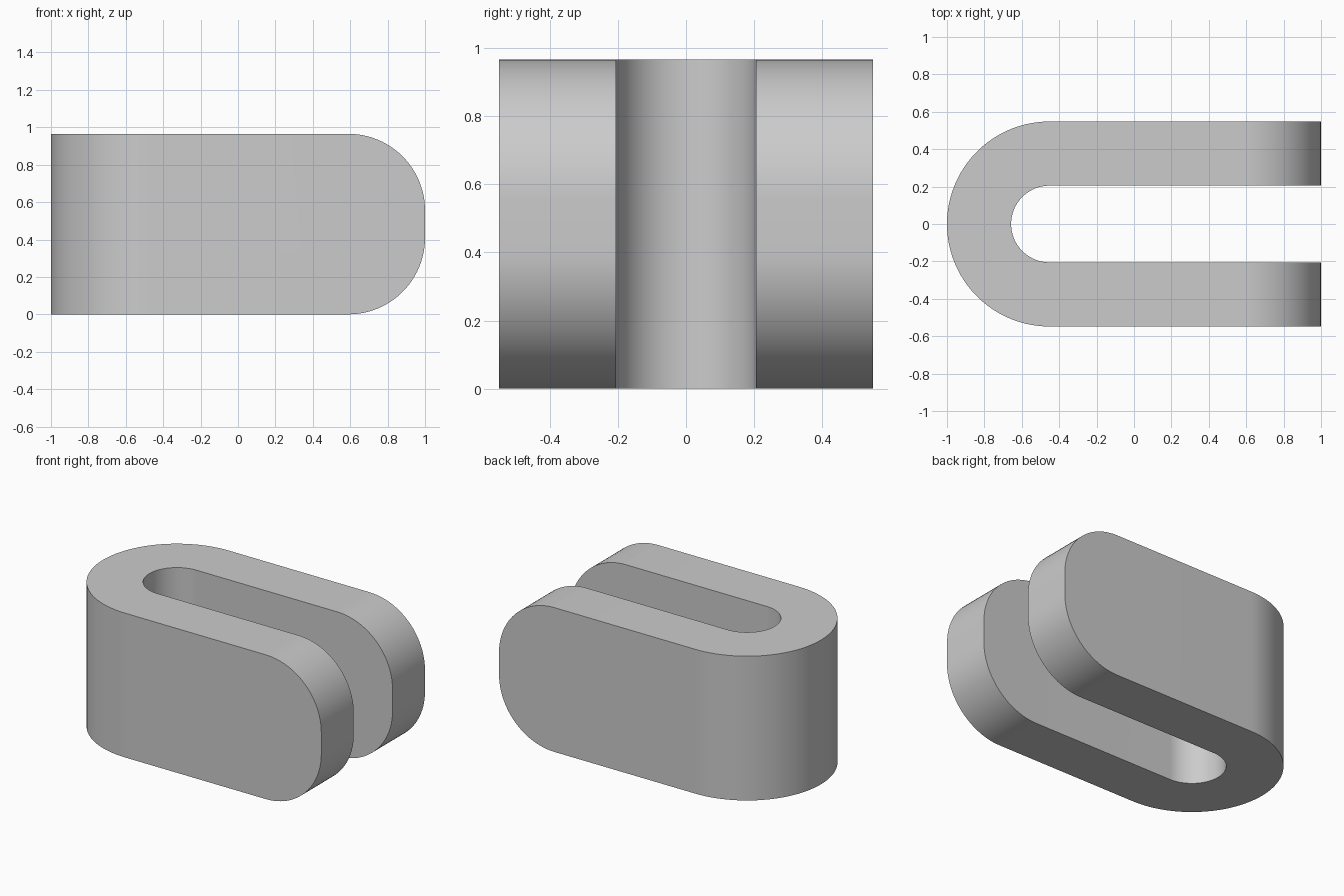
import bpy, bmesh
from math import cos, sin, pi

cube = bpy.data.objects.get("Cube")
if cube:
    bpy.data.objects.remove(cube, do_unlink=True)

HEIGHT = 0.965
OUTER, INNER = 0.548, 0.205
BEND_X, TIP_X = -0.452, 1.0
CORNER = 0.41
STEPS = 48

grey = bpy.data.materials.new("plain grey")
grey.use_nodes = True
colour = (0.6, 0.6, 0.6, 1)
grey.diffuse_color = colour
grey.node_tree.nodes["Principled BSDF"].inputs["Base Color"].default_value = colour


def half_loop(radius):
    """Straight arm, half-circle bend, straight arm."""
    arc = [(BEND_X + radius * cos(a), radius * sin(a))
           for a in (pi / 2 + pi * i / STEPS for i in range(STEPS + 1))]
    return [(TIP_X, radius)] + arc + [(TIP_X, -radius)]


# U-shaped outline, extruded upwards
bm = bmesh.new()
outline = half_loop(OUTER) + half_loop(INNER)[::-1]
base = bm.faces.new([bm.verts.new((x, y, 0)) for x, y in outline])
grown = bmesh.ops.extrude_face_region(bm, geom=[base])
top = [v for v in grown["geom"] if isinstance(v, bmesh.types.BMVert)]
bmesh.ops.translate(bm, verts=top, vec=(0, 0, HEIGHT))
bmesh.ops.recalc_face_normals(bm, faces=bm.faces)

# Rounded upper and lower corners on both arm tips
tips = [e for e in bm.edges
        if all(v.co.x > TIP_X - 0.001 for v in e.verts)
        and abs(e.verts[0].co.z - e.verts[1].co.z) < 0.001]
bmesh.ops.bevel(bm, geom=tips, offset=CORNER, offset_type='OFFSET',
                segments=24, profile=0.5, affect='EDGES', clamp_overlap=False)
bmesh.ops.recalc_face_normals(bm, faces=bm.faces)

mesh = bpy.data.meshes.new("clevis_body")
bm.to_mesh(mesh)
bm.free()
mesh.materials.append(grey)
body = bpy.data.objects.new("clevis_body", mesh)
bpy.context.collection.objects.link(body)

# Smooth curves with crisp rims
bpy.ops.object.select_all(action='DESELECT')
body.select_set(True)
bpy.context.view_layer.objects.active = body
bpy.ops.object.shade_smooth_by_angle(angle=pi / 6)
